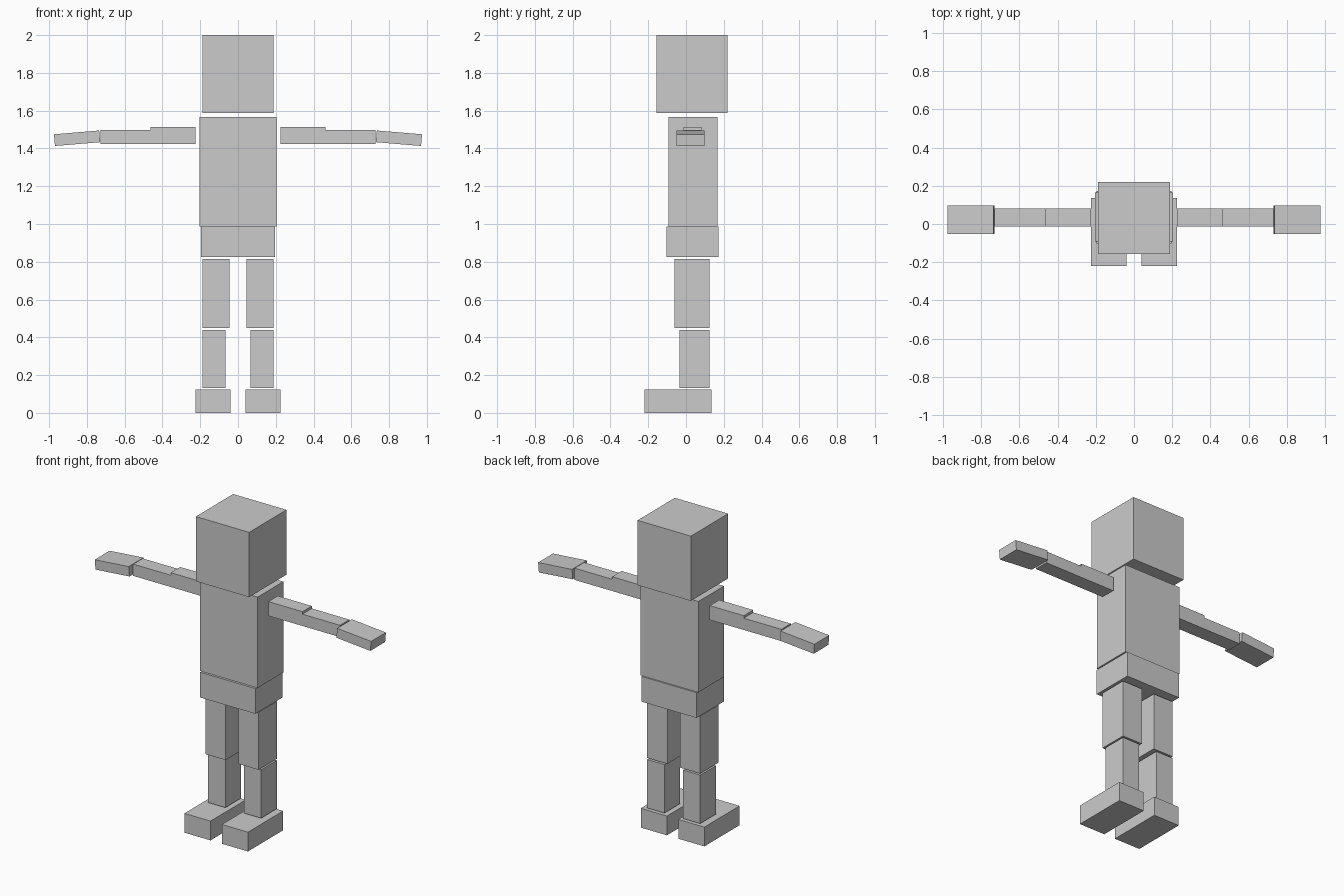
import bpy, math

if "Cube" in bpy.data.objects:
    bpy.data.objects.remove(bpy.data.objects["Cube"])

grey = bpy.data.materials.new("plain grey")
grey.diffuse_color = (0.6, 0.6, 0.6, 1)
grey.use_nodes = True
grey.node_tree.nodes["Principled BSDF"].inputs["Base Color"].default_value = grey.diffuse_color


def block(name, x, y, z, tilt=0.0):
    """Box spanning the (low, high) ranges, optionally tilted about the y axis."""
    ranges = (x, y, z)
    bpy.ops.mesh.primitive_cube_add(size=1, location=[(a + b) / 2 for a, b in ranges])
    ob = bpy.context.object
    ob.name = name
    ob.scale = [b - a for a, b in ranges]
    ob.rotation_euler = (0, math.radians(tilt), 0)
    ob.data.materials.append(grey)


def pair(name, x, y, z, tilt=0.0):
    """Left block plus its mirror image on the right."""
    block(name + "_left", x, y, z, tilt)
    block(name + "_right", (-x[1], -x[0]), y, z, -tilt)


# Head and trunk
block("head", (-0.188, 0.188), (-0.156, 0.2195), (1.587, 2.0))
block("torso", (-0.203, 0.203), (-0.092, 0.166), (0.988, 1.567))
block("pelvis", (-0.195, 0.195), (-0.103, 0.172), (0.825, 0.986))

# Legs
pair("thigh", (0.045, 0.187), (-0.061, 0.124), (0.45, 0.816))
pair("shin", (0.065, 0.187), (-0.034, 0.124), (0.131, 0.44))
pair("foot", (0.04, 0.224), (-0.2195, 0.135), (0.0, 0.123))

# Arms, with hands drooping slightly
pair("upper_arm", (0.224, 0.464), (-0.014, 0.081), (1.423, 1.514))
pair("forearm", (0.464, 0.729), (-0.014, 0.081), (1.423, 1.498))
pair("hand", (0.732, 0.972), (-0.051, 0.098), (1.423, 1.485), 4.8)
